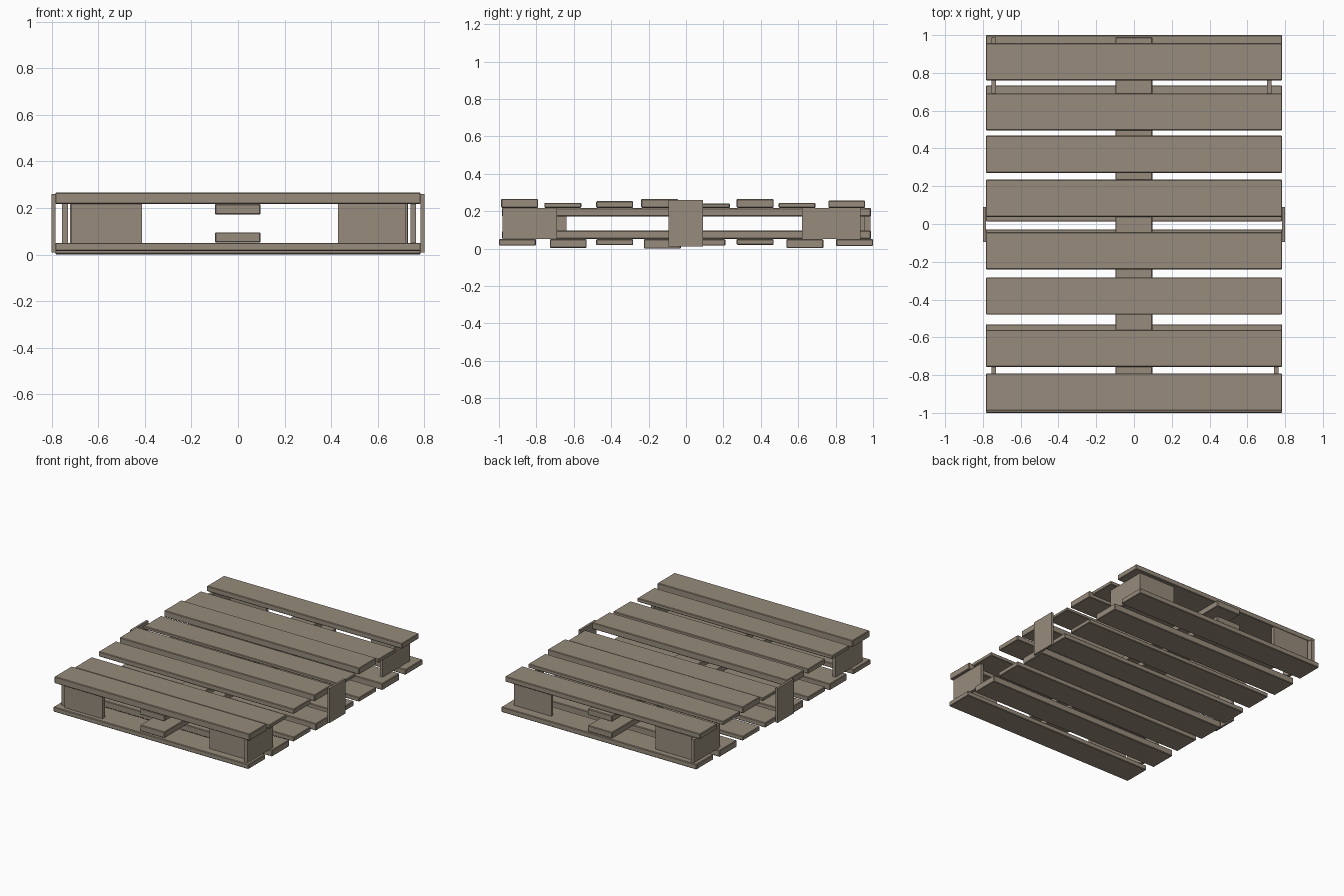
import bpy

if "Cube" in bpy.data.objects:
    bpy.data.objects.remove(bpy.data.objects["Cube"])

wood = bpy.data.materials.new("weathered_wood")
wood.diffuse_color = (0.31, 0.26, 0.20, 1)
wood.use_nodes = True
wood.node_tree.nodes["Principled BSDF"].inputs["Base Color"].default_value = wood.diffuse_color


def box(name, x, y, z, bevel=0.0):
    """Axis-aligned board given its (min, max) range on each axis."""
    bpy.ops.mesh.primitive_cube_add(
        size=1, location=[(a + b) / 2 for a, b in (x, y, z)])
    ob = bpy.context.object
    ob.name = name
    ob.scale = [b - a for a, b in (x, y, z)]
    bpy.ops.object.transform_apply(location=False, rotation=False, scale=True)
    ob.data.materials.append(wood)
    if bevel:
        m = ob.modifiers.new("worn_edges", 'BEVEL')
        m.width = bevel
        m.segments = 1
    return ob


W = 0.784            # half length of the slats
D = 0.197            # slat width
LO, HI = 0.051, 0.218  # space between the two decks

# Top deck slats: front edge y, top height
for i, (y, top) in enumerate([(-0.988, 0.266), (-0.757, 0.245), (-0.48, 0.254),
                              (-0.24, 0.265), (0.038, 0.241), (0.271, 0.265),
                              (0.495, 0.245), (0.761, 0.256)]):
    box(f"top_slat_{i + 1}", (-W, W), (y, y + D), (HI, top), 0.004)

# Bottom deck slats: front edge y, underside height
for i, (y, low) in enumerate([(-1.0, 0.016), (-0.728, 0.004), (-0.48, 0.018),
                              (-0.225, 0.0), (0.013, 0.016), (0.271, 0.02),
                              (0.537, 0.003), (0.803, 0.013)]):
    box(f"bottom_slat_{i + 1}", (-W, W), (y, y + D), (low, LO), 0.004)

# Central lengthwise rails
box("upper_rail", (-0.099, 0.097), (-0.983, 0.989), (0.172, 0.217), 0.004)
box("lower_rail", (-0.099, 0.097), (-0.983, 0.989), (0.052, 0.096), 0.004)

# Middle side plates
for side, s in (("left", -1), ("right", 1)):
    box(f"{side}_middle_plate", sorted((s * 0.784, s * 0.8)),
        (-0.094, 0.09), (0.01, 0.26))

# Corner supports: each a side board and an end board
corners = [
    ("front_left", (-0.755, -0.73), (-0.945, -0.64), (-0.717, -0.412), (-0.968, -0.94)),
    ("front_right", (0.74, 0.764), (-0.98, -0.69), (0.43, 0.72), (-0.942, -0.918)),
    ("back_left", (-0.755, -0.73), (0.69, 0.987), (-0.72, -0.425), (0.934, 0.957)),
    ("back_right", (0.705, 0.728), (0.62, 0.91), (0.43, 0.73), (0.91, 0.932)),
]
for name, sx, sy, ex, ey in corners:
    box(f"{name}_side_board", sx, sy, (LO, HI))
    box(f"{name}_end_board", ex, ey, (LO, HI))
